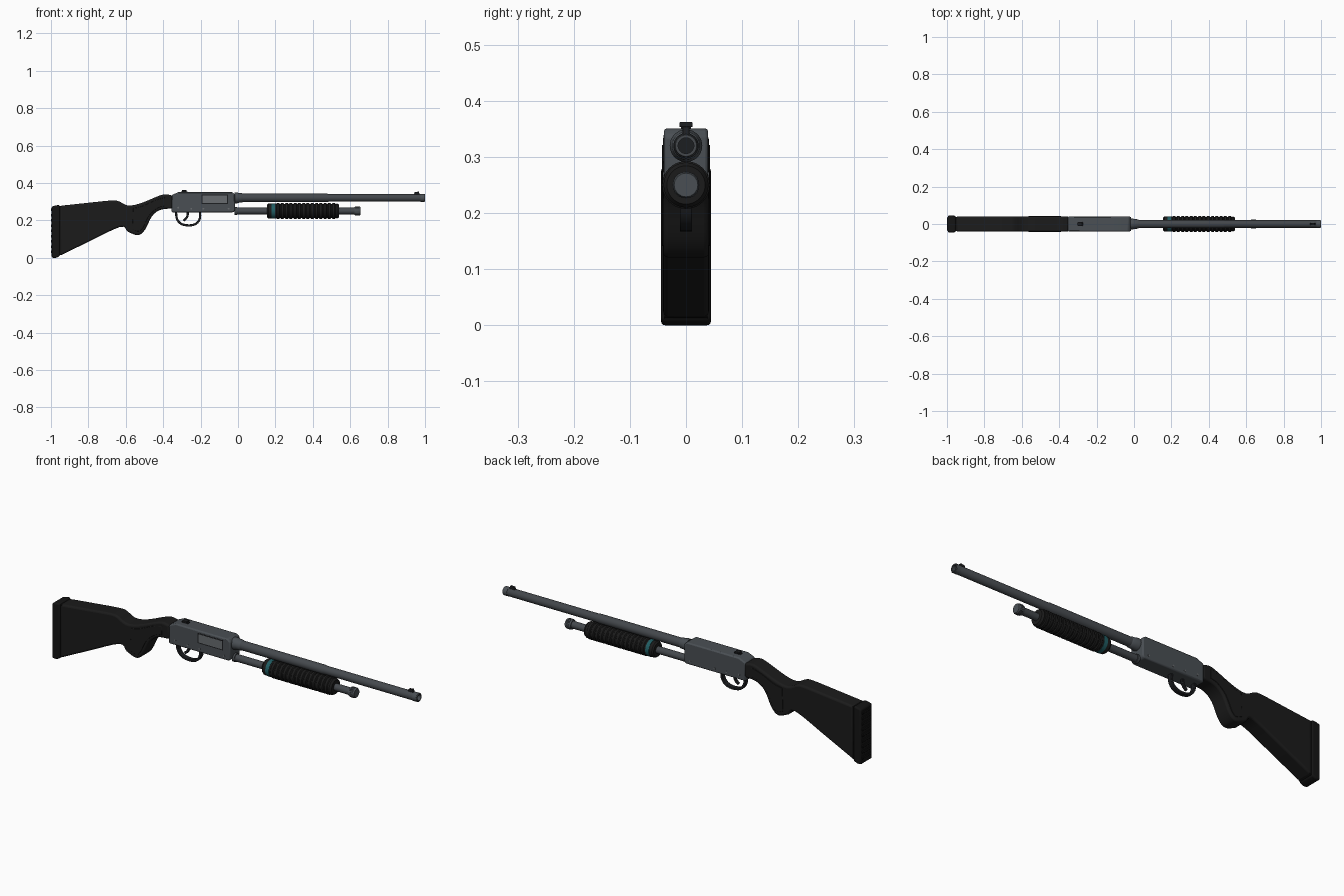
import bpy, bmesh, math
from mathutils import Vector

if "Cube" in bpy.data.objects:
    bpy.data.objects.remove(bpy.data.objects["Cube"])


def mat(name, c):
    m = bpy.data.materials.new(name)
    m.diffuse_color = (*c, 1)
    m.use_nodes = True
    m.node_tree.nodes["Principled BSDF"].inputs["Base Color"].default_value = m.diffuse_color
    return m


BLACK = mat("black polymer", (0.011, 0.011, 0.011))
RUBBER = mat("black rubber", (0.007, 0.007, 0.007))
STEEL = mat("blued steel", (0.068, 0.078, 0.088))
BARREL = mat("barrel steel", (0.058, 0.065, 0.073))
BOLT = mat("bright steel", (0.14, 0.15, 0.16))
DARK = mat("dark metal", (0.012, 0.013, 0.015))
TEAL = mat("teal", (0.015, 0.11, 0.125))


def finish(bm, name, m, bevel=0, segs=2, angle=50):
    bmesh.ops.recalc_face_normals(bm, faces=bm.faces)
    me = bpy.data.meshes.new(name)
    bm.to_mesh(me)
    bm.free()
    ob = bpy.data.objects.new(name, me)
    bpy.context.collection.objects.link(ob)
    me.materials.append(m)
    if bevel:
        b = ob.modifiers.new("bevel", 'BEVEL')
        b.width, b.segments = bevel, segs
        b.limit_method, b.angle_limit = 'ANGLE', math.radians(angle)
    bpy.context.view_layer.objects.active = ob
    ob.select_set(True)
    bpy.ops.object.shade_smooth_by_angle(angle=math.radians(35))
    ob.select_set(False)
    return ob


def plate(name, pts, y0, y1, m, bevel=0, segs=2, angle=50):
    """Side profile (x, z) extruded across y."""
    bm = bmesh.new()
    f = bm.faces.new([bm.verts.new((x, y0, z)) for x, z in pts])
    r = bmesh.ops.extrude_face_region(bm, geom=[f])
    vs = [v for v in r['geom'] if isinstance(v, bmesh.types.BMVert)]
    bmesh.ops.translate(bm, verts=vs, vec=(0, y1 - y0, 0))
    return finish(bm, name, m, bevel, segs, angle)


def box(name, x0, x1, y0, y1, z0, z1, m, bevel=0):
    return plate(name, [(x0, z0), (x1, z0), (x1, z1), (x0, z1)], y0, y1, m, bevel)


def lathe(name, prof, z, m, sides=32):
    """Profile (x, radius) turned about an axis along x."""
    bm = bmesh.new()
    vs = [bm.verts.new((x, 0, z + r)) for x, r in prof]
    es = [bm.edges.new(p) for p in zip(vs, vs[1:])]
    bmesh.ops.spin(bm, geom=vs + es, cent=(0, 0, z), axis=(1, 0, 0),
                   angle=math.tau, steps=sides, use_duplicate=False)
    bmesh.ops.remove_doubles(bm, verts=bm.verts, dist=1e-5)
    return finish(bm, name, m)


def smooth(pts, n=4):
    """Catmull-Rom curve through the points."""
    p = [Vector(a) for a in pts]
    p = [2 * p[0] - p[1]] + p + [2 * p[-1] - p[-2]]
    out = []
    for a, b, c, d in zip(p, p[1:], p[2:], p[3:]):
        for i in range(n):
            t = i / n
            out.append(0.5 * (2 * b + (c - a) * t + (2 * a - 5 * b + 4 * c - d) * t * t
                              + (3 * b - a - 3 * c + d) * t ** 3))
    return out + [p[-2]]


def strip(name, pts, thick, half, m, bevel=0.002):
    """Flat band following a curved side path."""
    c = smooth(pts)
    outer, inner = [], []
    for i, p in enumerate(c):
        t = (c[min(i + 1, len(c) - 1)] - c[max(i - 1, 0)]).normalized()
        n = Vector((-t.y, t.x)) * thick / 2
        outer.append(p + n)
        inner.append(p - n)
    return plate(name, outer + inner[::-1], -half, half, m, bevel)


# Stock with grip
top = smooth([(-0.95, 0.278), (-0.80, 0.294), (-0.68, 0.306), (-0.64, 0.303),
              (-0.59, 0.280), (-0.525, 0.290), (-0.42, 0.332), (-0.385, 0.339), (-0.35, 0.332)])
bottom = smooth([(-0.35, 0.264), (-0.415, 0.256), (-0.46, 0.222), (-0.497, 0.150),
                 (-0.535, 0.121), (-0.59, 0.140), (-0.63, 0.165), (-0.80, 0.085), (-0.95, 0.012)])
plate("stock", top + bottom, -0.041, 0.041, BLACK, 0.012, 3, 62)

# Raised grip panels on both sides
panel = smooth([(-0.56, 0.265), (-0.515, 0.275), (-0.44, 0.308), (-0.39, 0.322)]) + \
    smooth([(-0.39, 0.277), (-0.43, 0.265), (-0.475, 0.225), (-0.51, 0.157),
            (-0.535, 0.141), (-0.565, 0.152)])
for s, side in ((-1, "front"), (1, "back")):
    plate("grip_panel_" + side, panel, s * 0.039, s * 0.043, BLACK, 0.0015)

# Butt pad with a thin spacer and rear ridges
plate("pad_spacer", [(-0.955, 0.012), (-0.945, 0.016), (-0.945, 0.276), (-0.955, 0.276)],
      -0.038, 0.038, RUBBER)
plate("butt_pad", [(-0.996, 0.0), (-0.972, 0.0), (-0.953, 0.009), (-0.953, 0.282),
                   (-0.975, 0.280), (-0.996, 0.274)], -0.0445, 0.0445, RUBBER, 0.007, 3)
for i in range(9):
    z = 0.025 + i * 0.028
    box(f"pad_ridge_{i}", -1.0, -0.99, -0.036, 0.036, z, z + 0.014, RUBBER, 0.002)

# Receiver
plate("receiver", [(-0.355, 0.243), (-0.025, 0.243), (-0.016, 0.252), (-0.016, 0.338),
                   (-0.030, 0.351), (-0.318, 0.351), (-0.355, 0.335)],
      -0.0395, 0.0395, STEEL, 0.006, 2, 30)

# Ejection port and bolt on the front side only
box("port_frame", -0.195, -0.054, -0.0400, -0.036, 0.288, 0.339, DARK)
box("bolt", -0.190, -0.059, -0.0408, -0.036, 0.293, 0.334, BOLT)

# Receiver pins, both sides
for i, (x, z) in enumerate([(-0.32, 0.268), (-0.25, 0.262), (-0.185, 0.262), (-0.05, 0.262)]):
    ring = [(x + 0.005 * math.cos(a * math.tau / 12), z + 0.005 * math.sin(a * math.tau / 12))
            for a in range(12)]
    plate(f"pin_{i}", ring, -0.0408, 0.0408, BOLT)

# Safety button
box("safety_base", -0.306, -0.270, -0.009, 0.009, 0.348, 0.354, DARK)
box("safety_button", -0.300, -0.276, -0.012, 0.012, 0.353, 0.362, DARK, 0.002)

# Trigger and guard
strip("trigger_guard", [(-0.332, 0.246), (-0.326, 0.208), (-0.303, 0.181), (-0.258, 0.173),
                        (-0.222, 0.184), (-0.204, 0.211), (-0.203, 0.246)], 0.012, 0.011, DARK)
strip("trigger", [(-0.268, 0.246), (-0.270, 0.225), (-0.280, 0.208), (-0.292, 0.199)],
      0.012, 0.006, DARK)

# Barrel, collar and front sight
BZ, MZ = 0.320, 0.250
lathe("barrel", [(-0.02, 0), (-0.02, 0.0225), (0.478, 0.0225), (0.485, 0.0205), (0.996, 0.0205),
                 (1.0, 0.019), (1.0, 0.014), (0.93, 0.014)], BZ, BARREL)
lathe("bore", [(0.94, 0.0145), (0.94, 0)], BZ, DARK)
lathe("muzzle_ring", [(0.975, 0.0205), (0.975, 0.0215), (0.997, 0.0215), (0.997, 0.0205)], BZ, STEEL)
lathe("barrel_collar", [(-0.02, 0), (-0.02, 0.029), (-0.004, 0.029), (0.004, 0.026),
                        (0.022, 0.025), (0.026, 0.022)], BZ, STEEL)
plate("front_sight", [(0.940, 0.338), (0.972, 0.338), (0.966, 0.354), (0.945, 0.351)],
      -0.006, 0.006, DARK, 0.001)

# Magazine tube and cap
lathe("magazine_tube", [(-0.02, 0), (-0.02, 0.021), (-0.006, 0.021), (-0.006, 0.0175),
                        (0.63, 0.0175), (0.63, 0)], MZ, BARREL)
lathe("magazine_cap", [(0.622, 0.017), (0.622, 0.022), (0.627, 0.0235), (0.650, 0.0235),
                       (0.655, 0.021), (0.655, 0)], MZ, STEEL)
for i in range(20):
    a = i * math.tau / 20
    y, z = 0.0235 * math.cos(a), MZ + 0.0235 * math.sin(a)
    box(f"cap_knurl_{i}", 0.629, 0.648, y - 0.0012, y + 0.0012, z - 0.0012, z + 0.0012, STEEL)

# Ribbed pump grip with teal ring
prof = [(0.155, 0.017), (0.155, 0.034), (0.162, 0.039), (0.205, 0.039)]
RIBS, X0, X1 = 14, 0.205, 0.525
step = (X1 - X0) / RIBS
for i in range(RIBS):
    x = X0 + i * step
    prof += [(x + step * 0.15, 0.0425), (x + step * 0.65, 0.0425),
             (x + step * 0.8, 0.0385), (x + step * 0.98, 0.0385)]
prof += [(0.530, 0.040), (0.540, 0.034), (0.540, 0.017)]
lathe("pump_grip", prof, MZ, BLACK, 40)
lathe("pump_ring", [(0.178, 0.038), (0.178, 0.0405), (0.197, 0.0405), (0.197, 0.038)], MZ, TEAL, 40)
